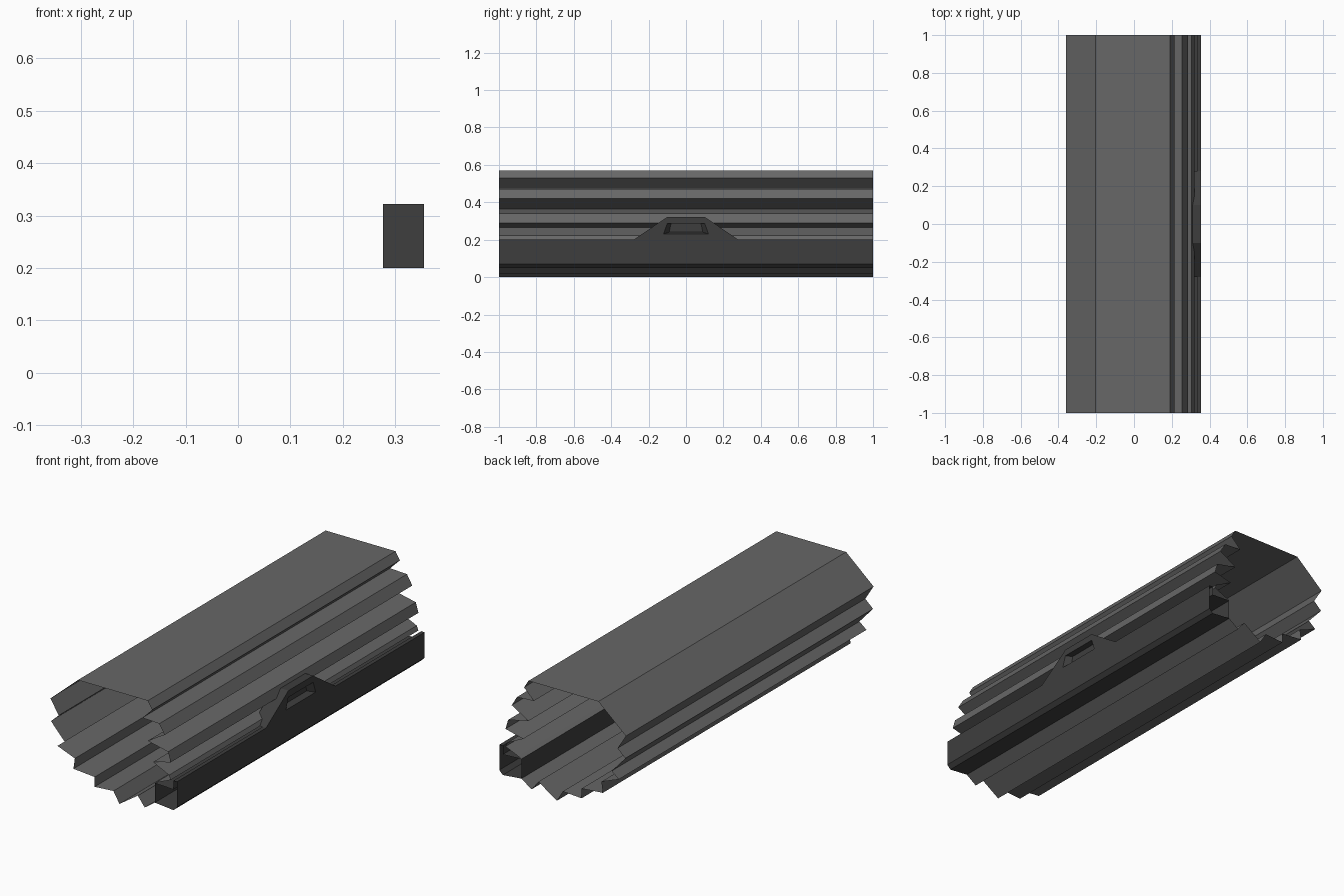
import bpy, bmesh

if "Cube" in bpy.data.objects:
    bpy.data.objects.remove(bpy.data.objects["Cube"])


def material(name, v):
    m = bpy.data.materials.new(name)
    m.diffuse_color = (v, v, v, 1)
    m.use_nodes = True
    m.node_tree.nodes["Principled BSDF"].inputs["Base Color"].default_value = m.diffuse_color
    return m


light_grey = material("mid grey", 0.135)
dark_grey = material("dark grey", 0.048)


def finish(bm, name, mat):
    me = bpy.data.meshes.new(name)
    bm.to_mesh(me)
    bm.free()
    me.materials.append(mat)
    ob = bpy.data.objects.new(name, me)
    bpy.context.collection.objects.link(ob)
    return ob


def sheet(name, profile, mat):
    """Thin open-ended sheet: an (x, z) profile, clockwise, swept along y."""
    bm = bmesh.new()
    rows = [[bm.verts.new((x, y, z)) for x, z in profile] for y in (-1, 1)]
    for i in range(len(profile) - 1):
        bm.faces.new((rows[0][i], rows[0][i + 1], rows[1][i + 1], rows[1][i]))
    return finish(bm, name, mat)


# Ribbed hand guard shell: bottom teeth, left teeth, flat roof, right teeth
bottom = [(0.23, 0.06), (0.173, 0.02), (0.134, 0.07), (0.03, 0.0), (-0.004, 0.057),
          (-0.11, 0.05), (-0.11, 0.10), (-0.23, 0.11)]
left = [(-0.222, 0.165), (-0.32, 0.203), (-0.28, 0.235), (-0.357, 0.32),
        (-0.313, 0.36), (-0.36, 0.435)]
roof = [(-0.205, 0.57), (0.19, 0.57)]
right = [(0.215, 0.53), (0.16, 0.475), (0.255, 0.47), (0.285, 0.42), (0.19, 0.365),
         (0.305, 0.34), (0.32, 0.29), (0.22, 0.265), (0.31, 0.222), (0.32, 0.20),
         (0.25, 0.17), (0.23, 0.16)]
sheet("ribbed_shell", bottom + left + roof + right, light_grey)

# Hollow side rail with a raised outer lip
sheet("side_rail", [(0.23, 0.06), (0.23, 0.16), (0.335, 0.155), (0.335, 0.20),
                    (0.355, 0.20), (0.355, 0.07), (0.335, 0.05), (0.23, 0.06)], dark_grey)

# Raised trapezoid block on the rail, with a recessed window in its outer face
bm = bmesh.new()
outline = [(-0.28, 0.20), (0.28, 0.20), (0.10, 0.322), (-0.10, 0.322)]
window = [(-0.12, 0.23), (0.12, 0.23), (0.10, 0.288), (-0.10, 0.288)]
floor = [(-0.09, 0.24), (0.09, 0.24), (0.08, 0.286), (-0.08, 0.286)]
loops = [[bm.verts.new((x, y, z)) for y, z in ring]
         for x, ring in ((0.277, outline), (0.355, outline), (0.355, window), (0.325, floor))]
for a, b in zip(loops, loops[1:]):
    for i in range(4):
        j = (i + 1) % 4
        bm.faces.new((a[i], a[j], b[j], b[i]))
bm.faces.new(loops[-1])
bm.faces.new(loops[0][::-1])
bmesh.ops.recalc_face_normals(bm, faces=bm.faces)
finish(bm, "latch_block", dark_grey)
